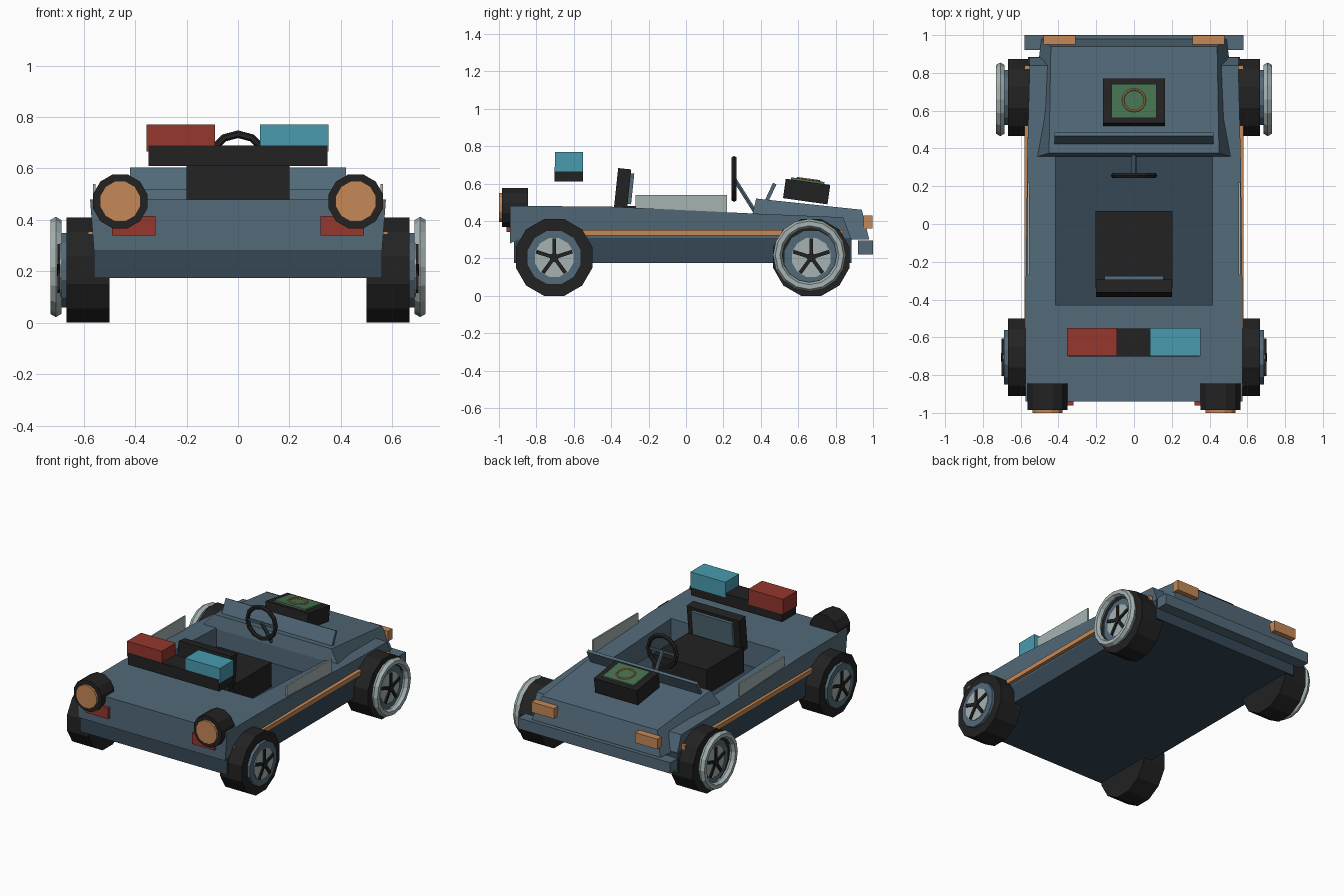
import bpy, bmesh, math
from mathutils import Matrix, Vector

if "Cube" in bpy.data.objects:
    bpy.data.objects.remove(bpy.data.objects["Cube"])


def mat(name, r, g, b):
    m = bpy.data.materials.new(name)
    m.diffuse_color = (r, g, b, 1)
    m.use_nodes = True
    m.node_tree.nodes["Principled BSDF"].inputs["Base Color"].default_value = m.diffuse_color
    return m


BLUE = mat("slate_blue", .085, .143, .19)
DARK = mat("dark_blue", .037, .064, .092)
BLACK = mat("black", .016, .016, .016)
ORANGE = mat("amber", .56, .25, .095)
RED = mat("red", .30, .038, .027)
CYAN = mat("cyan", .065, .33, .43)
GREEN = mat("green", .06, .17, .08)
GREY = mat("light_grey", .38, .45, .45)


def finish(name, bm, material):
    bmesh.ops.recalc_face_normals(bm, faces=bm.faces)
    me = bpy.data.meshes.new(name)
    bm.to_mesh(me)
    bm.free()
    me.materials.append(material)
    ob = bpy.data.objects.new(name, me)
    bpy.context.collection.objects.link(ob)
    return ob


def box(name, material, x, y, z, tilt=0):
    """Box from three (low, high) ranges, tilted about its x axis."""
    bm = bmesh.new()
    bmesh.ops.create_cube(bm, size=1)
    size = [b - a for a, b in (x, y, z)]
    mid = [(a + b) / 2 for a, b in (x, y, z)]
    bm.transform(Matrix.Translation(mid) @ Matrix.Rotation(math.radians(tilt), 4, 'X')
                 @ Matrix.Diagonal((*size, 1)))
    return finish(name, bm, material)


def cylinder(name, material, start, end, radius, sides=12):
    """Cylinder between two points with a flat underside."""
    a, b = Vector(start), Vector(end)
    bm = bmesh.new()
    bmesh.ops.create_cone(bm, cap_ends=True, segments=sides, radius1=radius,
                          radius2=radius, depth=(b - a).length)
    turn = (b - a).to_track_quat('Z', 'Y').to_matrix().to_4x4()
    bm.transform(Matrix.Translation((a + b) / 2) @ turn
                 @ Matrix.Rotation(math.pi / sides, 4, 'Z'))
    return finish(name, bm, material)


def prism(name, material, profile):
    """Mirror a side profile of (y, z, half width) and join both sides."""
    bm = bmesh.new()
    left = [bm.verts.new((-w, y, z)) for y, z, w in profile]
    right = [bm.verts.new((w, y, z)) for y, z, w in profile]
    n = len(profile)
    bm.faces.new(left)
    bm.faces.new(right)
    for i in range(n):
        j = (i + 1) % n
        bm.faces.new((left[i], left[j], right[j], right[i]))
    return finish(name, bm, material)


def ring(name, material, loc, rot, major, minor, segs, sides):
    bpy.ops.mesh.primitive_torus_add(location=loc, rotation=rot, major_radius=major,
                                     minor_radius=minor, major_segments=segs,
                                     minor_segments=sides)
    ob = bpy.context.object
    ob.name = name
    ob.data.materials.append(material)
    return ob


# Lower tub and upper body with the cockpit cut out
box("lower_tub", DARK, (-.56, .56), (-.92, .885), (.175, .31))
body = prism("upper_body", BLUE, [(-.94, .28, .56), (-.94, .48, .575), (-.43, .478, .575),
                                  (.36, .44, .565), (.84, .42, .552), (.885, .30, .552),
                                  (-.90, .30, .56)])
cutter = box("cockpit_cutter", DARK, (-.415, .415), (-.43, .36), (.2, .8))
cutter.hide_render = True
cutter.hide_viewport = True
cut = body.modifiers.new("cockpit", 'BOOLEAN')
cut.operation = 'DIFFERENCE'
cut.solver = 'EXACT'
cut.object = cutter

# Sloped hood and bumper
prism("hood", BLUE, [(.355, .435, .515), (.375, .52, .45), (.94, .46, .44),
                     (.98, .30, .49), (.83, .30, .51)])
box("bumper", BLUE, (-.58, .58), (.92, 1.0), (.22, .295))

# Windscreen bar
box("windscreen_bar", BLUE, (-.42, .42), (.44, .46), (.49, .605), -25)

# Engine box with plate and ring
box("engine_box", BLACK, (-.163, .163), (.525, .765), (.505, .61), -8)
box("engine_plate", GREEN, (-.12, .12), (.56, .74), (.607, .621), -8)
ring("engine_ring", ORANGE, (0, .655, .622), (math.radians(-8), 0, 0), .058, .006, 16, 6)

# Seat with blue back pad
box("seat_cushion", BLACK, (-.205, .205), (-.34, .07), (.31, .48))
box("seat_back", BLACK, (-.2, .2), (-.375, -.305), (.45, .68), -6)
box("seat_pad", BLUE, (-.155, .155), (-.305, -.285), (.49, .655), -6)

# Steering wheel and column
ring("steering_wheel", BLACK, (0, .257, .625), (math.pi / 2, 0, 0), .108, .015, 12, 6)
cylinder("steering_column", BLUE, (0, .255, .63), (0, .375, .44), .012, 6)
box("steering_spoke", BLUE, (-.1, .1), (.252, .262), (.618, .632))

# Light bar
box("light_bar", BLACK, (-.347, .347), (-.702, -.552), (.61, .69))
box("red_beacon", RED, (-.355, -.09), (-.70, -.55), (.665, .77))
box("cyan_beacon", CYAN, (.085, .352), (-.70, -.55), (.665, .77))


def span(s, a, b):
    return tuple(sorted((s * a, s * b)))


for s, side in ((-1, "left"), (1, "right")):
    # Lamps
    cylinder(side + "_headlight_housing", BLACK, (s * .458, -.985, .472),
             (s * .458, -.845, .472), .109)
    cylinder(side + "_headlight_lens", ORANGE, (s * .458, -1.0, .472),
             (s * .458, -.97, .472), .081)
    box(side + "_red_lamp", RED, span(s, .32, .49), (-.96, -.93), (.34, .415))
    box(side + "_tail_lamp", ORANGE, span(s, .31, .48), (.95, .998), (.36, .43))
    # Side stripe and grey guard
    box(side + "_stripe", ORANGE, span(s, .54, .581), (-.86, .84), (.322, .353))
    box(side + "_guard", GREY, span(s, .553, .563), (-.27, .22), (.44, .54))
    # Wheels
    for end, y in (("front", -.705), ("rear", .67)):
        name = f"{side}_{end}_"

        def disc(part, material, x0, x1, radius):
            cylinder(name + part, material, (s * x0, y, .205), (s * x1, y, .205), radius)

        disc("tyre", BLACK, .5, .667, .212)
        disc("hub", BLUE, .64, .687, .15)
        disc("hub_face", GREY, .66, .692, .107)
        disc("hub_cap", BLACK, .67, .703, .024)
        bm = bmesh.new()
        for k in range(5):
            m = (Matrix.Translation((s * .69, y, .205))
                 @ Matrix.Rotation(k * math.tau / 5, 4, 'X')
                 @ Matrix.Translation((0, 0, .052)) @ Matrix.Diagonal((.022, .02, .1, 1)))
            bmesh.ops.create_cube(bm, size=1, matrix=m)
        finish(name + "spokes", bm, BLACK)
        if end == "rear":
            ring(name + "trim_ring", GREY, (s * .708, .66, .217), (0, math.pi / 2, 0),
                 .17, .025, 16, 6)
